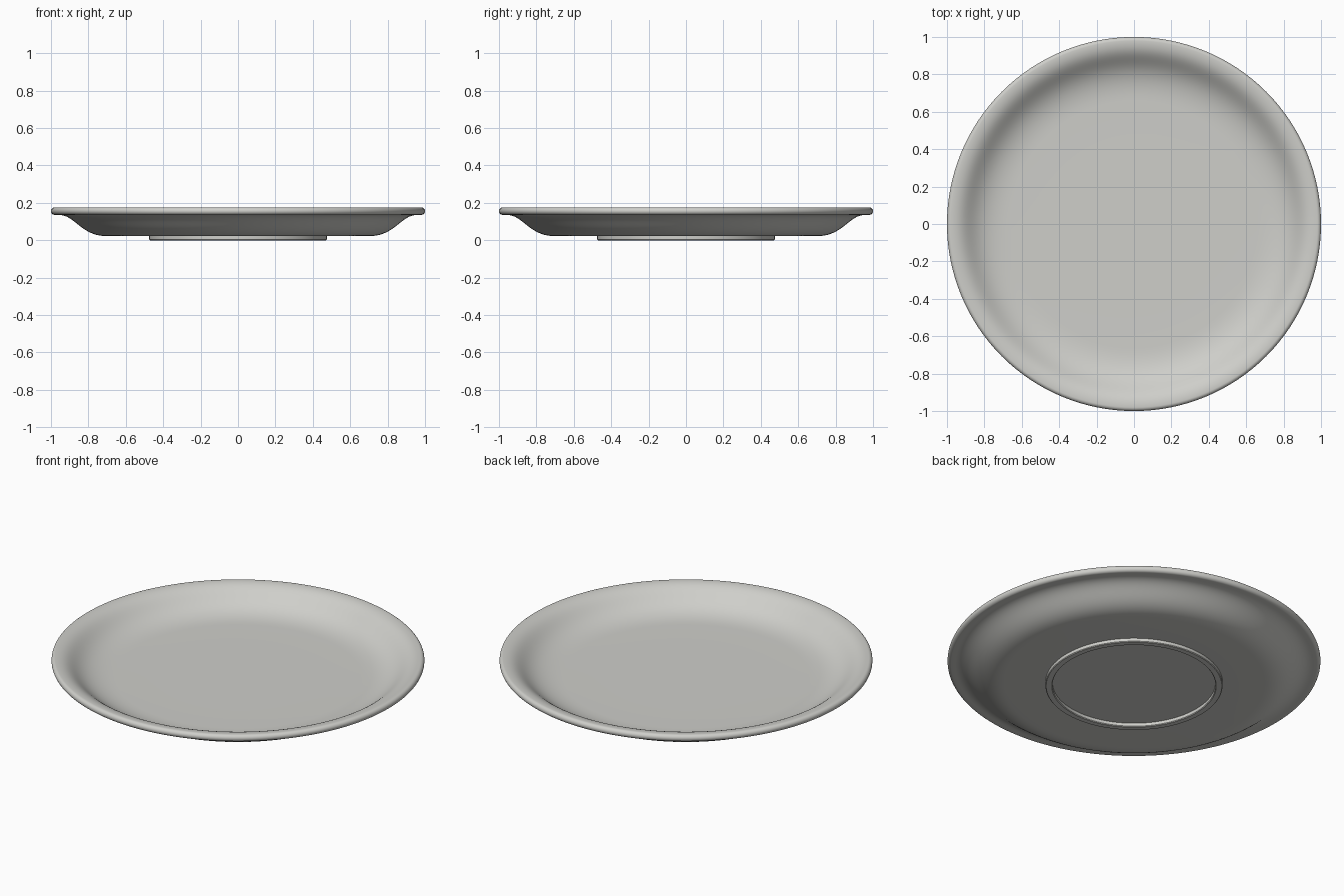
import bpy
import bmesh
import math
from mathutils import Vector
from mathutils.geometry import interpolate_bezier

if "Cube" in bpy.data.objects:
    bpy.data.objects.remove(bpy.data.objects["Cube"], do_unlink=True)

SEGMENTS = 128

# Glazed ceramic colour
glaze = bpy.data.materials.new("warm_white_glaze")
glaze.use_nodes = True
colour = (0.62, 0.62, 0.59, 1)
glaze.diffuse_color = colour
shader = next(n for n in glaze.node_tree.nodes if n.type == "BSDF_PRINCIPLED")
shader.inputs["Base Color"].default_value = colour


def curve(a, b, c, d, count=20):
    """Sample a bezier in the radius/height plane."""
    pts = [Vector((r, 0, z)) for r, z in (a, b, c, d)]
    return [(p.x, p.z) for p in interpolate_bezier(*pts, count)]


def lathe(name, profile):
    """Revolve a radius/height profile around the z axis."""
    bm = bmesh.new()
    verts = [bm.verts.new((r, 0, z)) for r, z in profile]
    edges = [bm.edges.new(pair) for pair in zip(verts, verts[1:])]
    bmesh.ops.spin(bm, geom=verts + edges, cent=(0, 0, 0), axis=(0, 0, 1),
                   angle=math.tau, steps=SEGMENTS, use_merge=False)
    bmesh.ops.remove_doubles(bm, verts=bm.verts, dist=0.0001)
    bmesh.ops.recalc_face_normals(bm, faces=bm.faces)
    mesh = bpy.data.meshes.new(name)
    bm.to_mesh(mesh)
    bm.free()
    mesh.materials.append(glaze)
    obj = bpy.data.objects.new(name, mesh)
    bpy.context.collection.objects.link(obj)
    bpy.ops.object.select_all(action="DESELECT")
    obj.select_set(True)
    bpy.context.view_layer.objects.active = obj
    bpy.ops.object.shade_smooth_by_angle(angle=math.radians(35))
    return obj


# Eating surface: flat floor sweeping up to the rim
profile = [(0, 0.06), (0.4, 0.06)]
profile += curve((0.66, 0.06), (0.88, 0.06), (0.865, 0.176), (0.98, 0.176))

# Rounded rim edge
for i in range(1, 13):
    a = math.pi * (0.5 - i / 12)
    profile.append((0.98 + 0.02 * math.cos(a), 0.156 + 0.02 * math.sin(a)))

# Underside sweeping back down to the base
profile += curve((0.96, 0.136), (0.87, 0.136), (0.84, 0.022), (0.7, 0.022))

# Raised foot ring with softened edges, then the recessed base
profile += [(0.475, 0.022), (0.475, 0.004), (0.471, 0),
            (0.441, 0), (0.437, 0.004), (0.437, 0.022), (0, 0.022)]

lathe("plate", profile)
